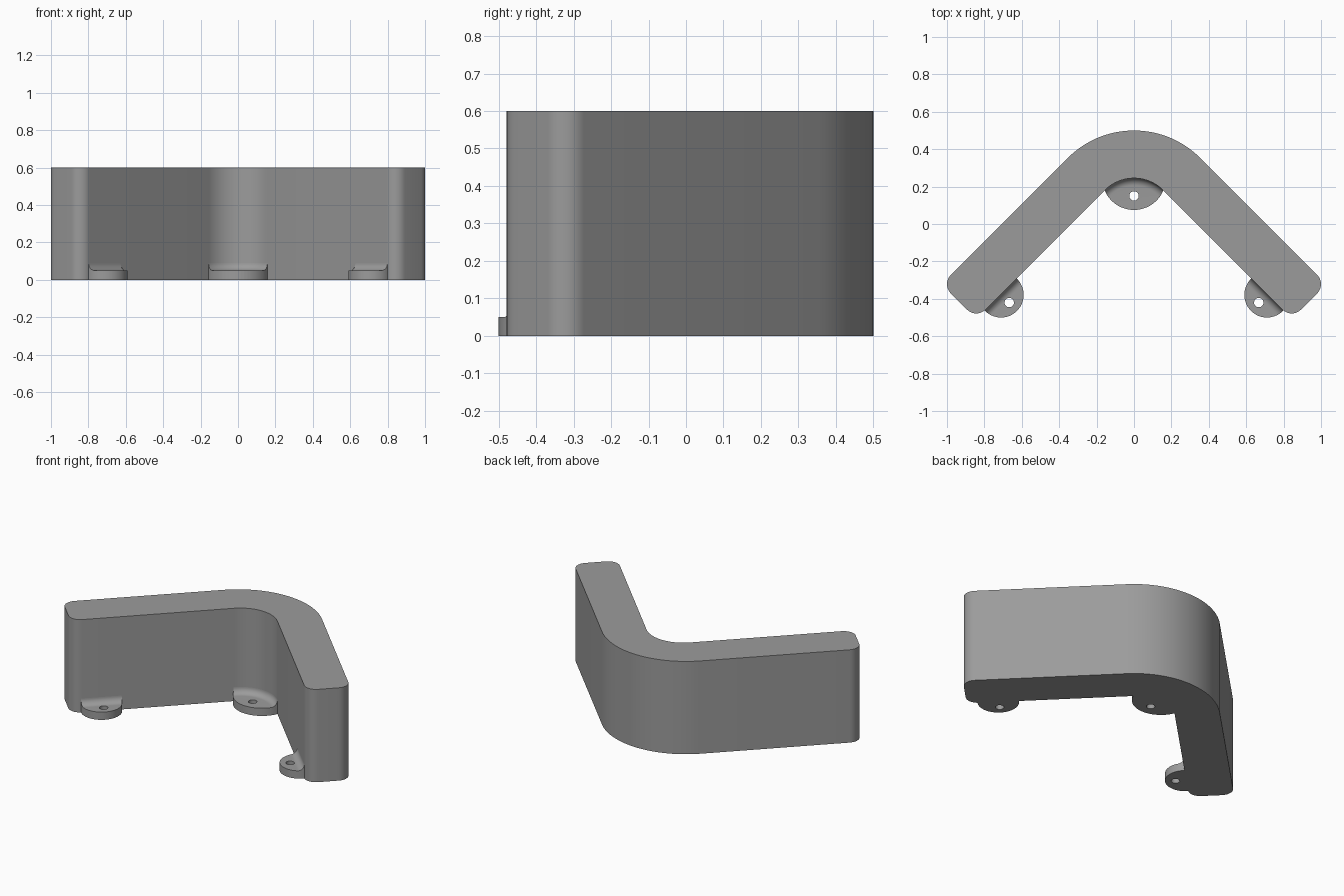
import bpy, bmesh, math

if "Cube" in bpy.data.objects:
    bpy.data.objects.remove(bpy.data.objects["Cube"])

HEIGHT, R_OUT = 0.6, 0.5            # wall height, outer bend radius (centred on origin)
R_IN, IN_Y = 0.22, 0.025            # inner bend radius and its centre
CORNER, ARM = 0.07, 0.955           # end rounding, arm length along its direction
N_IN = R_IN + IN_Y * math.sqrt(0.5)  # distance of the inner wall line from origin
TAB_H, FILLET = 0.05, 0.04

grey = bpy.data.materials.new("mid_grey")
grey.diffuse_color = (0.33, 0.33, 0.33, 1)
grey.use_nodes = True
grey.node_tree.nodes["Principled BSDF"].inputs["Base Color"].default_value = grey.diffuse_color


def arm_point(n, s):
    """Point on the right arm: n across the wall, s along it."""
    k = math.sqrt(0.5)
    return ((n + s) * k, (n - s) * k)


def arc(c, r, a0, a1, steps):
    angles = [math.radians(a0 + (a1 - a0) * i / steps) for i in range(steps + 1)]
    return [(c[0] + r * math.cos(a), c[1] + r * math.sin(a)) for a in angles]


def make_object(name, bm):
    bmesh.ops.recalc_face_normals(bm, faces=bm.faces)
    mesh = bpy.data.meshes.new(name)
    bm.to_mesh(mesh)
    bm.free()
    mesh.materials.append(grey)
    obj = bpy.data.objects.new(name, mesh)
    bpy.context.collection.objects.link(obj)
    return obj


def smooth(obj):
    bpy.ops.object.select_all(action='DESELECT')
    obj.select_set(True)
    bpy.context.view_layer.objects.active = obj
    bpy.ops.object.shade_smooth_by_angle(angle=math.radians(30))


def prism(bm, outline, z0, z1):
    low = [bm.verts.new((x, y, z0)) for x, y in outline]
    high = [bm.verts.new((x, y, z1)) for x, y in outline]
    bm.faces.new(low)
    bm.faces.new(high)
    for i in range(len(low)):
        j = (i + 1) % len(low)
        bm.faces.new((low[i], low[j], high[j], high[i]))


def cylinders(name, discs):
    bm = bmesh.new()
    for x, y, r in discs:
        prism(bm, arc((x, y), r, 0, 360, 64)[:-1], -0.1, 0.3)
    obj = make_object(name, bm)
    obj.hide_render = True
    return obj


# Bent wall: right half outline, then mirrored
half = arc((0, 0), R_OUT, 90, 45, 16)
half += arc(arm_point(R_OUT - CORNER, ARM - CORNER), CORNER, 45, -45, 10)
half += arc(arm_point(N_IN + CORNER, ARM - CORNER), CORNER, -45, -135, 10)
half += arc((0, IN_Y), R_IN, 45, 90, 16)
outline = half + [(-x, y) for x, y in half[-2:0:-1]]
bm = bmesh.new()
prism(bm, outline, 0, HEIGHT)
smooth(make_object("bent_wall", bm))

# Strip with a filleted top, swept along the inner wall
profile = [(-0.004, 0), (0.195, 0), (0.195, TAB_H)]
profile += [(FILLET + x, TAB_H + FILLET + z)
            for x, z in arc((0, 0), FILLET, 270, 180, 10)]
profile += [(-0.004, TAB_H + FILLET)]
k = math.sqrt(0.5)
end = arm_point(N_IN, ARM - 0.03)
path = [(end, (-k, -k))]
for i in range(33):
    a = math.radians(45 + 90 * i / 32)
    c, s = math.cos(a), math.sin(a)
    path.append(((R_IN * c, IN_Y + R_IN * s), (-c, -s)))
path.append(((-end[0], end[1]), (k, -k)))
bm = bmesh.new()
rings = [[bm.verts.new((p[0] + n[0] * d, p[1] + n[1] * d, z)) for d, z in profile]
         for p, n in path]
for r0, r1 in zip(rings, rings[1:]):
    for i in range(len(profile)):
        j = (i + 1) % len(profile)
        bm.faces.new((r0[i], r0[j], r1[j], r1[i]))
bm.faces.new(rings[0])
bm.faces.new(rings[-1])
tabs = make_object("mounting_tabs", bm)

# Trim the strip to three round tabs and drill the screw holes
discs = cylinders("tab_cutter", [(0, 0.245, 0.17), (0.711, -0.379, 0.121), (-0.711, -0.379, 0.121)])
holes = cylinders("hole_cutter", [(0, 0.15, 0.025), (0.667, -0.42, 0.025), (-0.667, -0.42, 0.025)])
bpy.context.view_layer.objects.active = tabs
for cutter, op in ((discs, 'INTERSECT'), (holes, 'DIFFERENCE')):
    mod = tabs.modifiers.new(op.lower(), 'BOOLEAN')
    mod.operation, mod.solver, mod.object = op, 'EXACT', cutter
    bpy.ops.object.modifier_apply(modifier=mod.name)
    bpy.data.objects.remove(cutter)
smooth(tabs)
